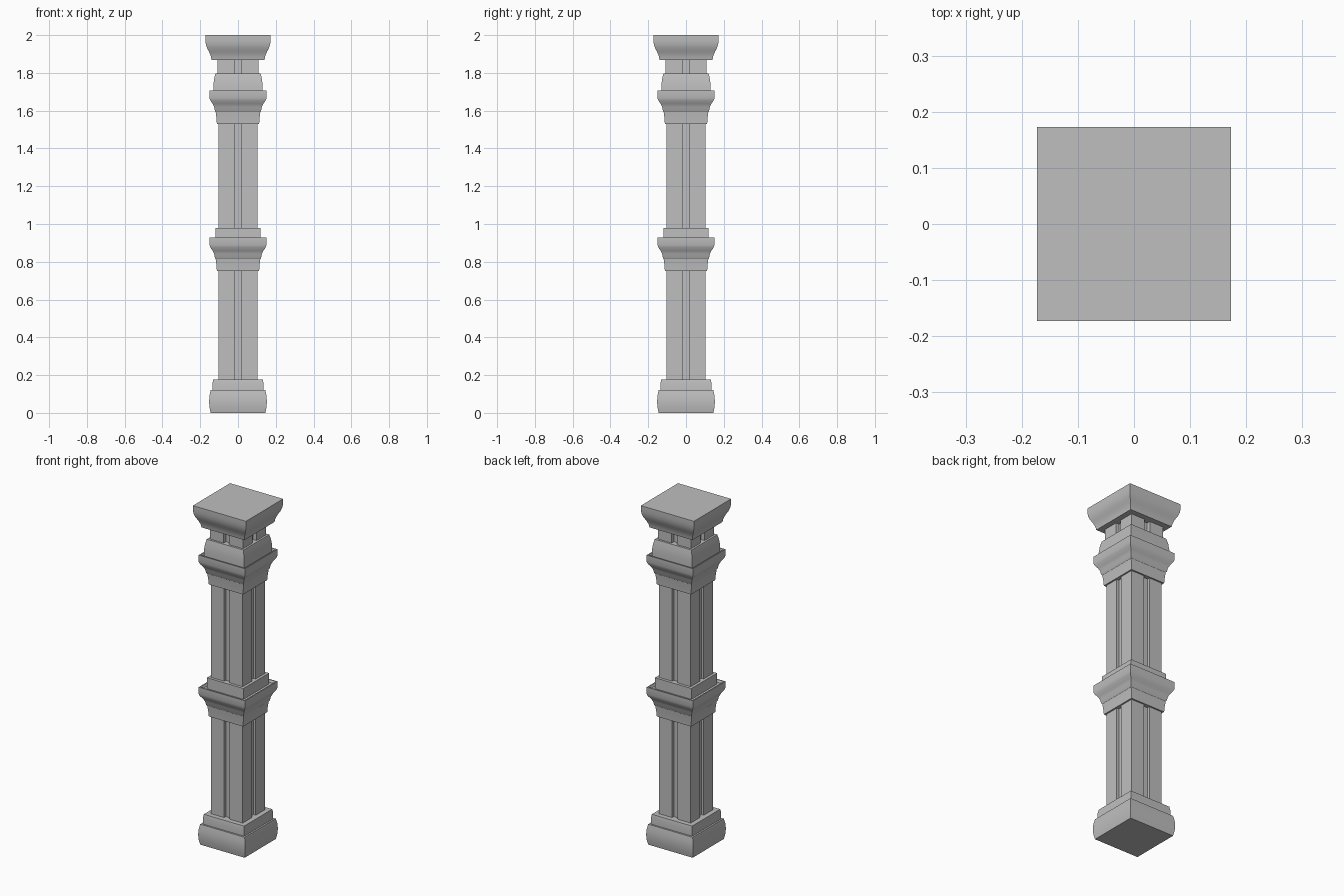
import bpy
import bmesh
import math

cube = bpy.data.objects.get("Cube")
if cube:
    bpy.data.objects.remove(cube, do_unlink=True)

stone = bpy.data.materials.new("grey_stone")
stone.use_nodes = True
stone.diffuse_color = (0.52, 0.52, 0.52, 1)
stone.node_tree.nodes["Principled BSDF"].inputs["Base Color"].default_value = (0.52, 0.52, 0.52, 1)


def loft(name, rings):
    """Join closed rings of points into a capped solid."""
    bm = bmesh.new()
    loops = [[bm.verts.new(p) for p in ring] for ring in rings]
    for low, high in zip(loops, loops[1:]):
        for i in range(len(low)):
            j = (i + 1) % len(low)
            bm.faces.new((low[i], low[j], high[j], high[i]))
    bm.faces.new(loops[0][::-1])
    bm.faces.new(loops[-1])
    bmesh.ops.recalc_face_normals(bm, faces=bm.faces)
    mesh = bpy.data.meshes.new(name)
    bm.to_mesh(mesh)
    bm.free()
    mesh.materials.append(stone)
    obj = bpy.data.objects.new(name, mesh)
    bpy.context.collection.objects.link(obj)
    bpy.ops.object.select_all(action='DESELECT')
    bpy.context.view_layer.objects.active = obj
    obj.select_set(True)
    bpy.ops.object.shade_smooth_by_angle(angle=math.radians(35))
    return obj


def moulding(name, profile, base=0.0):
    """Square moulding from (half width, height) pairs."""
    corners = [(-1, -1), (1, -1), (1, 1), (-1, 1)]
    return loft(name, [[(sx * r, sy * r, base + z) for sx, sy in corners]
                       for r, z in profile])


def shaft(name, half, groove, depth, bottom, top):
    """Square shaft with a groove down the middle of each side."""
    side = [(-half, -half), (-groove, -half), (-groove, depth - half),
            (groove, depth - half), (groove, -half)]
    outline = []
    for turn in range(4):
        for x, y in side:
            outline.append((x, y))
        side = [(-y, x) for x, y in side]
    return loft(name, [[(x, y, z) for x, y in outline] for z in (bottom, top)])


# Foot
moulding("base_plinth", [(0.145, 0), (0.151, 0.03), (0.153, 0.06),
                         (0.151, 0.09), (0.145, 0.12)])
moulding("base_step", [(0.135, 0.115), (0.135, 0.155), (0.131, 0.177)])

# Shafts
shaft("lower_shaft", 0.103, 0.018, 0.015, 0.17, 0.77)
shaft("upper_shaft", 0.103, 0.018, 0.015, 0.97, 1.55)
shaft("neck", 0.108, 0.018, 0.022, 1.78, 1.89)

# Flared collars with a shallow sunken top
collar = [(0.112, 0), (0.114, 0.03), (0.118, 0.064), (0.122, 0.068),
          (0.126, 0.09), (0.134, 0.107), (0.146, 0.124), (0.151, 0.138),
          (0.151, 0.177), (0.144, 0.177), (0.138, 0.165)]
moulding("middle_collar", collar, 0.751)
moulding("upper_collar", collar, 1.529)

# Steps above the collars
moulding("middle_step", [(0.119, 0.9), (0.119, 0.98)])
moulding("upper_step", [(0.131, 1.68), (0.131, 1.73), (0.127, 1.765), (0.12, 1.796)])

# Top capital
moulding("capital", [(0.14, 1.868), (0.143, 1.885), (0.148, 1.9), (0.155, 1.915),
                     (0.164, 1.932), (0.17, 1.95), (0.173, 1.972), (0.173, 2)])
